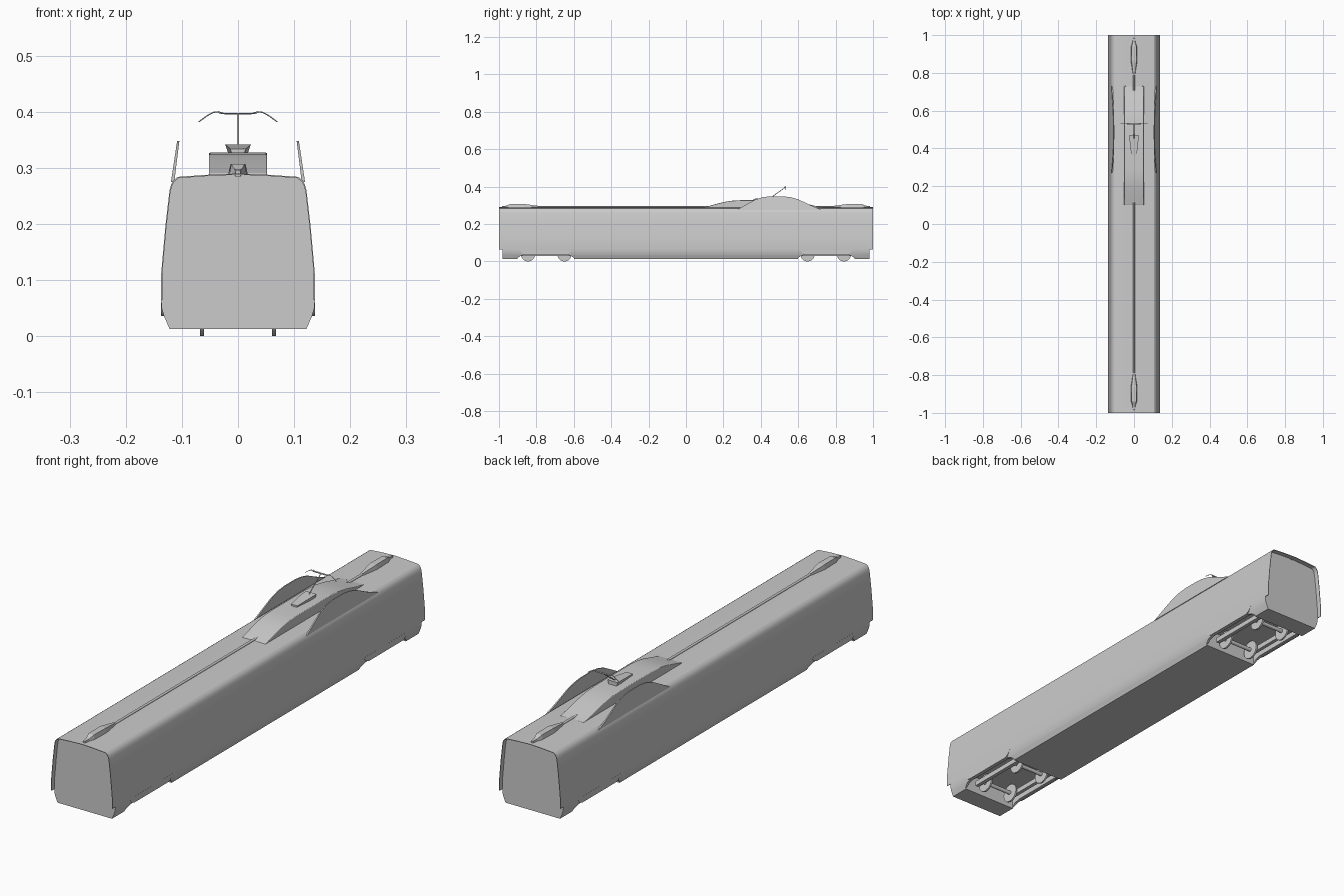
import bpy, bmesh, math
from mathutils import Vector

if "Cube" in bpy.data.objects:
    bpy.data.objects.remove(bpy.data.objects["Cube"])


def prism(name, pts, axis, lo, hi, smooth=None, bevel=0):
    """Extrude a 2D outline along an axis: 'y' takes (x,z), 'x' takes (y,z), 'z' takes (x,y)."""
    place = {'y': lambda a, b, t: (a, t, b), 'x': lambda a, b, t: (t, a, b), 'z': lambda a, b, t: (a, b, t)}[axis]
    bm = bmesh.new()
    f = bm.faces.new([bm.verts.new(place(a, b, lo)) for a, b in pts])
    ext = bmesh.ops.extrude_face_region(bm, geom=[f])
    d = Vector(place(0, 0, hi - lo))
    bmesh.ops.translate(bm, vec=d, verts=[v for v in ext['geom'] if isinstance(v, bmesh.types.BMVert)])
    bmesh.ops.recalc_face_normals(bm, faces=bm.faces)
    return finish(name, bm, smooth, bevel)


def finish(name, bm, smooth=None, bevel=0):
    me = bpy.data.meshes.new(name)
    bm.to_mesh(me)
    bm.free()
    ob = bpy.data.objects.new(name, me)
    bpy.context.collection.objects.link(ob)
    if bevel:
        m = ob.modifiers.new("bevel", 'BEVEL')
        m.width, m.segments, m.limit_method, m.angle_limit = bevel, 3, 'ANGLE', math.radians(50)
    if smooth:
        bpy.ops.object.select_all(action='DESELECT')
        bpy.context.view_layer.objects.active = ob
        ob.select_set(True)
        bpy.ops.object.shade_smooth_by_angle(angle=math.radians(smooth))
    return ob


def tube(name, pts, r, sides=6):
    cu = bpy.data.curves.new(name, 'CURVE')
    cu.dimensions, cu.bevel_depth, cu.bevel_resolution, cu.use_fill_caps = '3D', r, 1, True
    sp = cu.splines.new('POLY')
    sp.points.add(len(pts) - 1)
    for p, c in zip(sp.points, pts):
        p.co = (*c, 1)
    ob = bpy.data.objects.new(name, cu)
    bpy.context.collection.objects.link(ob)
    return ob


def mirror(half):
    return half + [(-x, z) for x, z in reversed(half) if x > 1e-6]


def cylinder(name, c, r, length):
    ring = [(c[1] + r * math.cos(k * math.tau / 32), c[2] + r * math.sin(k * math.tau / 32)) for k in range(32)]
    return prism(name, ring, 'x', c[0] - length / 2, c[0] + length / 2, 30)


# Car body
half = [(0.122, 0.013), (0.132, 0.036), (0.136, 0.05), (0.137, 0.065), (0.137, 0.11), (0.1345, 0.14),
        (0.129, 0.2), (0.122, 0.26), (0.119, 0.271), (0.114, 0.279), (0.107, 0.284), (0.05, 0.288), (0, 0.29)]
body = prism("car_body", mirror(half), 'y', -0.98, 0.98, 25)

# Thin shell lips around both recessed end walls
outer = mirror(half[3:])
inner = [(x * 0.985, 0.065 + (z - 0.065) * 0.99) for x, z in reversed(outer)]
for tag, lo, hi in (("front", -1, -0.98), ("back", 0.98, 1)):
    prism(tag + "_end_lip", outer + inner, 'y', lo, hi, 25)

# Bogies: wells, side skirts, wheels and axles
for tag, s in (("front", -1), ("back", 1)):
    opening = [(s * y, z) for y, z in ((0.6, -0.05), (0.6, 0.018), (0.615, 0.03), (0.64, 0.037), (0.86, 0.037),
                                       (0.885, 0.03), (0.9, 0.018), (0.9, -0.05))]
    well = [(s * y, z) for y, z in ((0.6, -0.05), (0.6, 0.085), (0.9, 0.085), (0.9, -0.05))]
    for n, (outline, w) in enumerate(((opening, 0.2), (well, 0.12))):
        cut = prism(f"{tag}_bogie_cutter_{n}", outline, 'x', -w, w)
        cut.hide_render = True
        cut.hide_viewport = True
        cut.display_type = 'WIRE'
        m = body.modifiers.new("bogie_well", 'BOOLEAN')
        m.object, m.operation, m.solver = cut, 'DIFFERENCE', 'EXACT'
    for side, k in (("right", 1), ("left", -1)):
        skirt = [(s * y, z) for y, z in ((0.61, 0.06), (0.625, 0.042), (0.64, 0.036), (0.86, 0.036),
                                         (0.875, 0.042), (0.89, 0.06))]
        prism(f"{tag}_{side}_skirt", skirt, 'x', k * 0.131, k * 0.137)
        prism(f"{tag}_{side}_bogie_beam", [(k * 0.075, 0.03), (k * 0.09, 0.03), (k * 0.09, 0.05), (k * 0.075, 0.05)],
              'y', s * 0.62, s * 0.88)
    for y in (0.65, 0.845):
        cylinder(f"{tag}_axle", (0, s * y, 0.038), 0.008, 0.15)
        for x in (-0.064, 0.064):
            cylinder(f"{tag}_wheel", (x, s * y, 0.038), 0.038, 0.007)

# Roof cable and the pods at its ends
tube("long_roof_cable", [(0, -0.8, 0.292), (0, 0.12, 0.292)], 0.005)
tube("short_roof_cable", [(0, 0.7, 0.292), (0, 0.82, 0.292)], 0.005)
for tag, s in (("front", -1), ("back", 1)):
    bm = bmesh.new()
    rings = []
    for y, w, h in ((0.79, 0.006, 0.297), (0.865, 0.018, 0.307), (0.94, 0.016, 0.307), (0.96, 0.009, 0.298), (0.985, 0.005, 0.296)):
        rings.append([bm.verts.new((x, s * y, z)) for x, z in ((-w, 0.285), (-w * 0.75, h), (w * 0.75, h), (w, 0.285))])
    for a, b in zip(rings, rings[1:]):
        for i in range(4):
            bm.faces.new((a[i], a[(i + 1) % 4], b[(i + 1) % 4], b[i]))
    bm.faces.new(rings[0])
    bm.faces.new(rings[-1])
    bmesh.ops.recalc_face_normals(bm, faces=bm.faces)
    finish(tag + "_cable_pod", bm)

# Smooth roof fairing under the current collector
hump = [(0.1, 0.284), (0.1, 0.29), (0.15, 0.304), (0.2, 0.317), (0.24, 0.324), (0.29, 0.327), (0.5, 0.327),
        (0.56, 0.324), (0.62, 0.314), (0.68, 0.299), (0.73, 0.289), (0.73, 0.284)]
prism("roof_fairing", hump, 'x', -0.052, 0.052, 30, 0.006)

# Leaning side shields, following the slope of the body sides
shield = [(0.27, 0.275), (0.32, 0.303), (0.37, 0.33), (0.41, 0.343), (0.45, 0.348), (0.52, 0.348), (0.56, 0.343),
          (0.6, 0.332), (0.66, 0.303), (0.695, 0.288), (0.73, 0.275)]
for side, k in (("right", 1), ("left", -1)):
    ob = prism(side + "_roof_shield", shield, 'x', k * 0.1135, k * 0.1195, 30)
    for v in ob.data.vertices:
        lift = (v.co.z - 0.275) / 0.073
        v.co.x -= k * (0.009 if abs(v.co.x) < 0.116 else 0.011) * lift

# Current collector: wedge base, arm and curved head
base = prism("collector_base", [(-0.014, 0.36), (0.014, 0.36), (0.023, 0.44), (0.023, 0.47), (-0.023, 0.47), (-0.023, 0.44)],
             'z', 0.322, 0.342)
for v in base.data.vertices:
    if v.co.z < 0.33:
        v.co.x *= 0.7
    elif v.co.y < 0.4:
        v.co.z = 0.334
tube("collector_arm", [(0, 0.45, 0.338), (0, 0.53, 0.396)], 0.002)
tube("collector_horn", [(-0.07, 0.53, 0.382), (-0.055, 0.53, 0.393), (-0.044, 0.53, 0.399), (-0.035, 0.53, 0.4),
                        (-0.022, 0.53, 0.396), (0.022, 0.53, 0.396), (0.035, 0.53, 0.4), (0.044, 0.53, 0.399),
                        (0.055, 0.53, 0.393), (0.07, 0.53, 0.382)], 0.0012)
prism("contact_strip", [(-0.036, 0.401), (-0.033, 0.396), (0.033, 0.396), (0.036, 0.401), (0.03, 0.398), (-0.03, 0.398)],
      'y', 0.526, 0.534)
